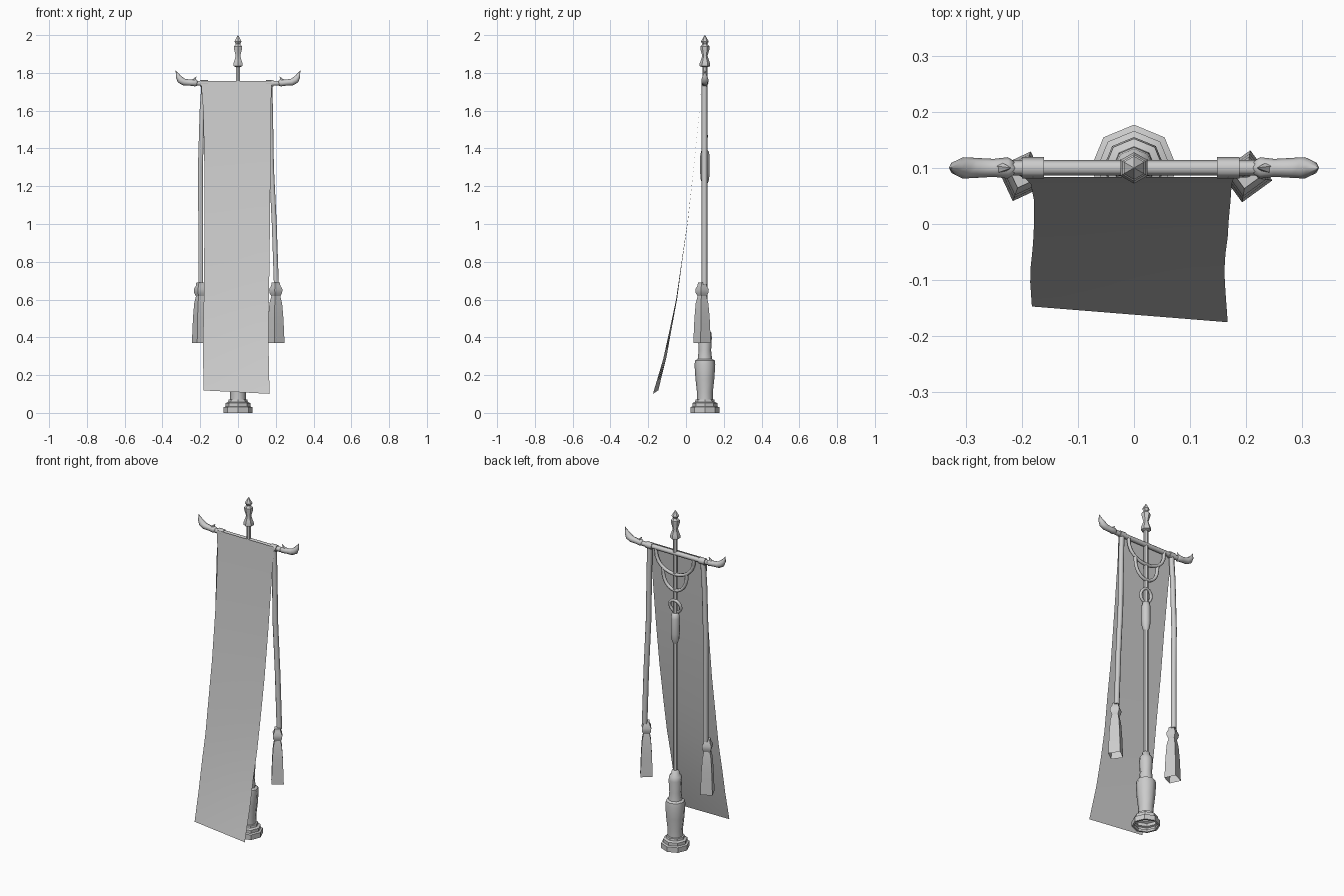
import bpy, math
from mathutils import Vector

old = bpy.data.objects.get("Cube")
if old:
    bpy.data.objects.remove(old, do_unlink=True)

GREY = (0.6, 0.6, 0.6, 1)
mat = bpy.data.materials.new("plain grey")
mat.use_nodes = True
mat.diffuse_color = GREY
mat.node_tree.nodes["Principled BSDF"].inputs["Base Color"].default_value = GREY
POLE_Y = 0.1


def make(name, verts, faces, smooth=50):
    mesh = bpy.data.meshes.new(name)
    mesh.from_pydata(verts, [], faces)
    mesh.materials.append(mat)
    mesh.update()
    obj = bpy.data.objects.new(name, mesh)
    bpy.context.collection.objects.link(obj)
    if smooth:
        bpy.ops.object.select_all(action='DESELECT')
        obj.select_set(True)
        bpy.context.view_layer.objects.active = obj
        bpy.ops.object.shade_smooth_by_angle(angle=math.radians(smooth))
    return obj


def skin(rings, n, closed=False):
    # quads between successive rings of n points
    faces = []
    count = len(rings)
    for i in range(count if closed else count - 1):
        a, b = i * n, (i + 1) % count * n
        for j in range(n):
            k = (j + 1) % n
            faces.append((a + j, a + k, b + k, b + j))
    return [v for r in rings for v in r], faces


def lathe(name, profile, sides, x=0, y=POLE_Y, turn=90, smooth=50):
    # profile of (radius, z), open underneath
    rings = []
    for r, z in profile:
        angles = [math.radians(turn) + math.tau * j / sides for j in range(sides)]
        rings.append([(x + r * math.cos(a), y + r * math.sin(a), z) for a in angles])
    verts, faces = skin(rings, sides)
    faces.append(tuple(range(len(verts) - sides, len(verts))))
    return make(name, verts, faces, smooth)


def tube(name, path, radii, sides=6, closed=False, smooth=65):
    # round section swept along a path in the x-z plane
    pts = [Vector(p) for p in path]
    if not isinstance(radii, (list, tuple)):
        radii = [radii] * len(pts)
    rings = []
    for i, p in enumerate(pts):
        if closed:
            t = pts[(i + 1) % len(pts)] - pts[i - 1]
        else:
            t = pts[min(i + 1, len(pts) - 1)] - pts[max(i - 1, 0)]
        t.normalize()
        side = Vector((0, 1, 0))
        side = (side - t * side.dot(t)).normalized()
        up = side.cross(t)
        ring = []
        for j in range(sides):
            a = math.tau * j / sides
            ring.append(p + (side * math.cos(a) + up * math.sin(a)) * radii[i])
        rings.append(ring)
    verts, faces = skin(rings, sides, closed)
    if not closed:
        faces.append(tuple(reversed(range(sides))))
        faces.append(tuple(range(len(verts) - sides, len(verts))))
    return make(name, verts, faces, smooth)


# Stepped foot and swelling lower post
lathe("foot", [(.062, .012), (.066, 0), (.077, 0), (.077, .03), (.066, .034),
               (.066, .052), (.052, .058), (.05, .07), (.04, .072)], 8, smooth=30)
lathe("lower_post", [(.042, .065), (.042, .11), (.05, .18), (.055, .255), (.052, .278),
                     (.038, .285), (.033, .33), (.037, .4), (.034, .425),
                     (.024, .435), (.02, .455), (.012, .46)], 8)

# Pole, grip and finial
lathe("pole", [(.013, .45), (.013, 1.84)], 6)
lathe("grip", [(.013, 1.21), (.022, 1.235), (.025, 1.27), (.025, 1.36),
               (.02, 1.385), (.013, 1.39)], 8)
lathe("finial", [(.013, 1.83), (.028, 1.836), (.028, 1.85), (.022, 1.865),
                 (.014, 1.89), (.024, 1.925), (.024, 1.94), (.013, 1.953),
                 (.021, 1.966), (.01, 1.985), (.001, 2.0)], 6, smooth=35)

# Ring hung on the pole
ring = [(.036 * math.cos(a), POLE_Y + .008 * math.sin(a), 1.43 + .038 * math.sin(a))
        for a in [math.tau * i / 12 for i in range(12)]]
tube("pole_ring", ring, .009, closed=True)

# Crossbar with curled horn ends
BAR = 1.745
tube("crossbar", [(-.25, POLE_Y, BAR), (.25, POLE_Y, BAR)], .014)
for s, side in ((1, "left"), (-1, "right")):
    horn = [(.215, BAR), (.225, BAR + .002), (.25, BAR + .003), (.285, BAR + .006),
            (.305, BAR + .018), (.317, BAR + .036), (.329, BAR + .067)]
    tube(side + "_horn", [(s * x, POLE_Y, z) for x, z in horn],
         [.013, .019, .016, .018, .019, .013, .001], 8)
    tube(side + "_horn_barb", [(s * .24, POLE_Y, BAR + .008), (s * .22, POLE_Y, BAR + .035)],
         [.012, .001], 5)


# Swagged cords under the crossbar
def swag(name, half, top, drop):
    path = []
    for i in range(13):
        a = math.pi * i / 12
        path.append((-half * math.cos(a), POLE_Y + .004, top - drop * math.sin(a) ** .8))
    tube(name, path, .01)


swag("upper_swag", .125, 1.74, .12)
swag("lower_swag", .078, 1.64, .115)

# Hanging cords, their loops on the bar and square tassels
cords = {
    "right": ([(-.18, 1.75), (-.19, 1.6), (-.199, 1.3), (-.197, 1.0), (-.197, .68)], -.2, 25),
    "left": ([(.168, 1.75), (.172, 1.6), (.177, 1.3), (.192, 1.0), (.203, .68)], .2, 36),
}
for side, (path, x, turn) in cords.items():
    tube(side + "_cord", [(px, POLE_Y - .002, z) for px, z in path], .015)
    lx = path[0][0]
    tube(side + "_cord_loop", [(lx - .02, POLE_Y, BAR), (lx + .02, POLE_Y, BAR)], .019)
    lathe(side + "_tassel",
          [(.047, .37), (.041, .5), (.034, .58), (.024, .618), (.034, .635),
           (.036, .655), (.025, .672), (.022, .69)],
          4, x, .085, turn + 45, smooth=30)

# Cloth swept forward toward the hem: (z, y, right edge, left edge)
rows = [(1.757, .084, -.195, .178), (1.735, .082, -.195, .178), (1.6, .071, -.184, .174),
        (1.3, .041, -.178, .172), (1.02, .010, -.178, .169), (.8, -.022, -.179, .167),
        (.6, -.05, -.181, .163), (.45, -.08, -.184, .161), (.29, -.112, -.185, .163),
        (.11, -.161, -.182, .167)]
COLS = 6
verts, faces = [], []
for i, (z, y, x0, x1) in enumerate(rows):
    sweep = (i / (len(rows) - 1)) ** 4
    for j in range(COLS + 1):
        u = j / COLS
        lean = (u - .5) * sweep
        verts.append((x0 + (x1 - x0) * u, y - .028 * lean, z - .018 * lean))
for i in range(len(rows) - 1):
    for j in range(COLS):
        a = i * (COLS + 1) + j
        faces.append((a, a + COLS + 1, a + COLS + 2, a + 1))
make("banner_cloth", verts, faces)
